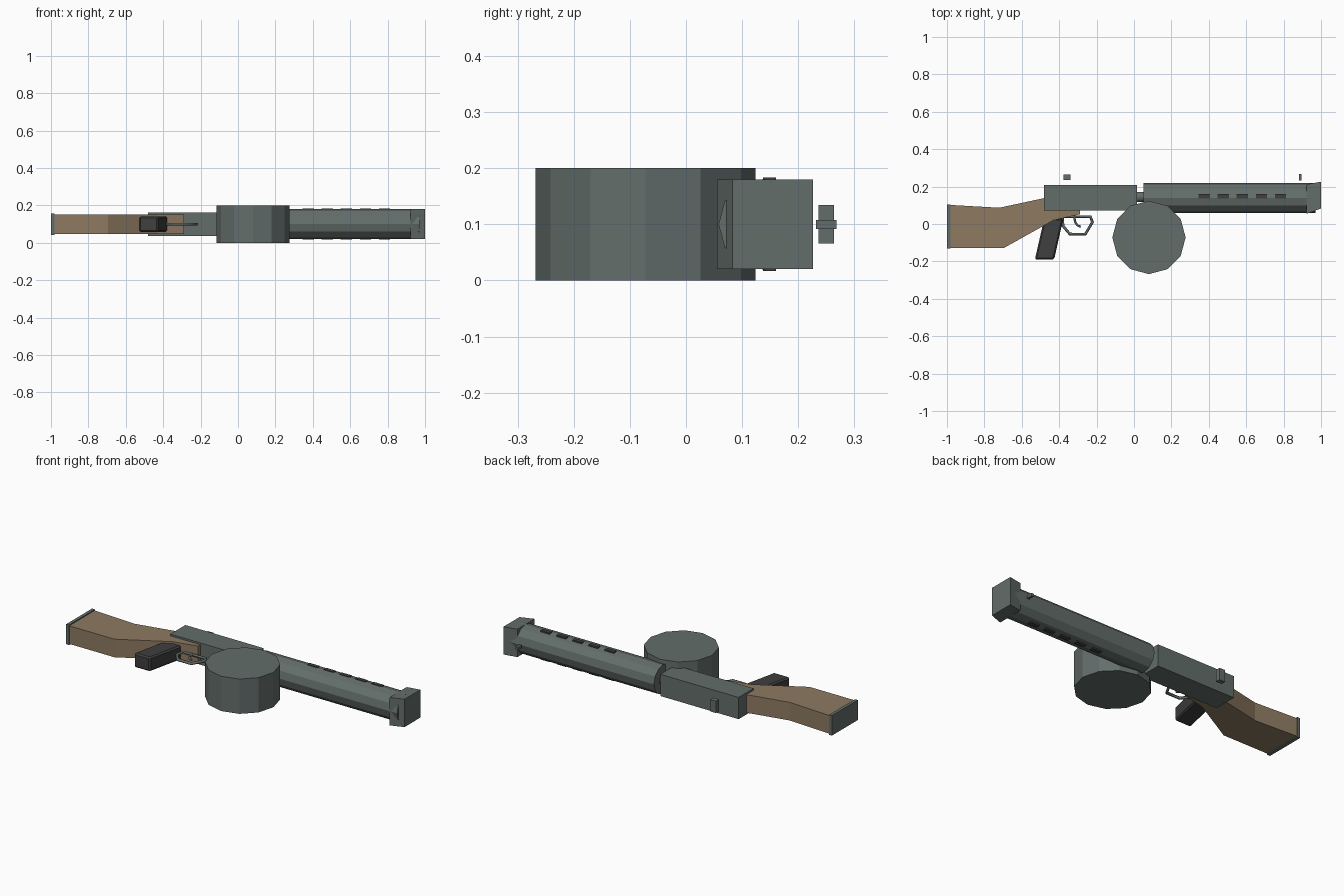
import bpy, bmesh, math
from mathutils import Matrix

if "Cube" in bpy.data.objects:
    bpy.data.objects.remove(bpy.data.objects["Cube"])

ZC = 0.1  # centre plane of the model, which lies on its side


def material(name, rgb):
    m = bpy.data.materials.new(name)
    m.diffuse_color = (*rgb, 1)
    m.use_nodes = True
    m.node_tree.nodes["Principled BSDF"].inputs["Base Color"].default_value = m.diffuse_color
    return m


GREEN = material("grey_green_metal", (0.125, 0.155, 0.147))
WOOD = material("brown_wood", (0.27, 0.195, 0.12))
BLACK = material("dark_grip", (0.05, 0.05, 0.05))


def finish(name, bm, mat):
    bmesh.ops.recalc_face_normals(bm, faces=bm.faces)
    mesh = bpy.data.meshes.new(name)
    bm.to_mesh(mesh)
    bm.free()
    mesh.materials.append(mat)
    ob = bpy.data.objects.new(name, mesh)
    bpy.context.collection.objects.link(ob)
    return ob


def prism(name, pts, width, mat):
    """Side profile in x, y extruded evenly about the centre plane."""
    bm = bmesh.new()
    face = bm.faces.new([bm.verts.new((x, y, ZC - width / 2)) for x, y in pts])
    ext = bmesh.ops.extrude_face_region(bm, geom=[face])["geom"]
    verts = [v for v in ext if isinstance(v, bmesh.types.BMVert)]
    bmesh.ops.translate(bm, verts=verts, vec=(0, 0, width))
    return finish(name, bm, mat)


def box(name, x0, x1, y0, y1, width, mat):
    return prism(name, [(x0, y0), (x1, y0), (x1, y1), (x0, y1)], width, mat)


def cylinder(name, centre, radius, length, mat, along_x=False):
    bm = bmesh.new()
    rot = Matrix.Rotation(math.pi / 2, 4, 'Y') if along_x else Matrix()
    bmesh.ops.create_cone(bm, cap_ends=True, segments=12, radius1=radius,
                          radius2=radius, depth=length,
                          matrix=Matrix.Translation(centre) @ rot)
    return finish(name, bm, mat)


def rod(name, pts, radius, mat, closed):
    """Thin bent rod in the centre plane."""
    cu = bpy.data.curves.new(name, 'CURVE')
    cu.dimensions = '3D'
    cu.bevel_depth = radius
    cu.bevel_resolution = 1
    cu.use_fill_caps = True
    sp = cu.splines.new('POLY')
    sp.points.add(len(pts) - 1)
    for p, (x, y) in zip(sp.points, pts):
        p.co = (x, y, ZC, 1)
    sp.use_cyclic_u = closed
    cu.materials.append(mat)
    ob = bpy.data.objects.new(name, cu)
    bpy.context.collection.objects.link(ob)


# Stock and butt plate
prism("stock", [(-0.985, -0.128), (-0.695, -0.128), (-0.43, 0.02), (-0.29, 0.052),
                (-0.29, 0.10), (-0.45, 0.145), (-0.72, 0.087), (-0.985, 0.102)], 0.104, WOOD)
box("butt_plate", -1.0, -0.982, -0.13, 0.105, 0.115, GREEN)

# Receiver, link and barrel
box("receiver", -0.48, 0.017, 0.072, 0.208, 0.125, GREEN)
cylinder("barrel_link", (0.03, 0.144, ZC), 0.027, 0.10, GREEN, True)
cylinder("barrel_shroud", (0.51, 0.139, ZC), 0.081, 0.92, GREEN, True)

# Flared muzzle block
prism("muzzle", [(0.923, 0.055), (1.0, 0.083), (1.0, 0.226), (0.923, 0.212)], 0.16, GREEN)

# Dark cooling slots running through the shroud
for i in range(5):
    x = 0.345 + 0.102 * i
    box(f"cooling_slot_{i + 1}", x, x + 0.06, 0.137, 0.16, 0.167, BLACK)

# Drum magazine
cylinder("drum_magazine", (0.08, -0.072, 0.1), 0.196, 0.2, GREEN)

# Sights
box("rear_sight", -0.376, -0.339, 0.236, 0.264, 0.068, GREEN)
box("front_sight", 0.881, 0.896, 0.232, 0.268, 0.016, GREEN)

# Grip with chamfered edges
grip = prism("grip", [(-0.53, -0.19), (-0.427, -0.19), (-0.378, 0.03), (-0.48, 0.03)], 0.082, BLACK)
bev = grip.modifiers.new("chamfer", 'BEVEL')
bev.width = 0.008
bev.segments = 1

# Trigger guard and trigger
rod("trigger_guard", [(-0.38, 0.038), (-0.233, 0.04), (-0.222, 0.01), (-0.26, -0.054),
                      (-0.343, -0.054), (-0.38, -0.01)], 0.008, GREEN, True)
rod("trigger", [(-0.32, 0.04), (-0.315, 0.012), (-0.303, -0.007), (-0.285, -0.015)], 0.006, GREEN, False)
